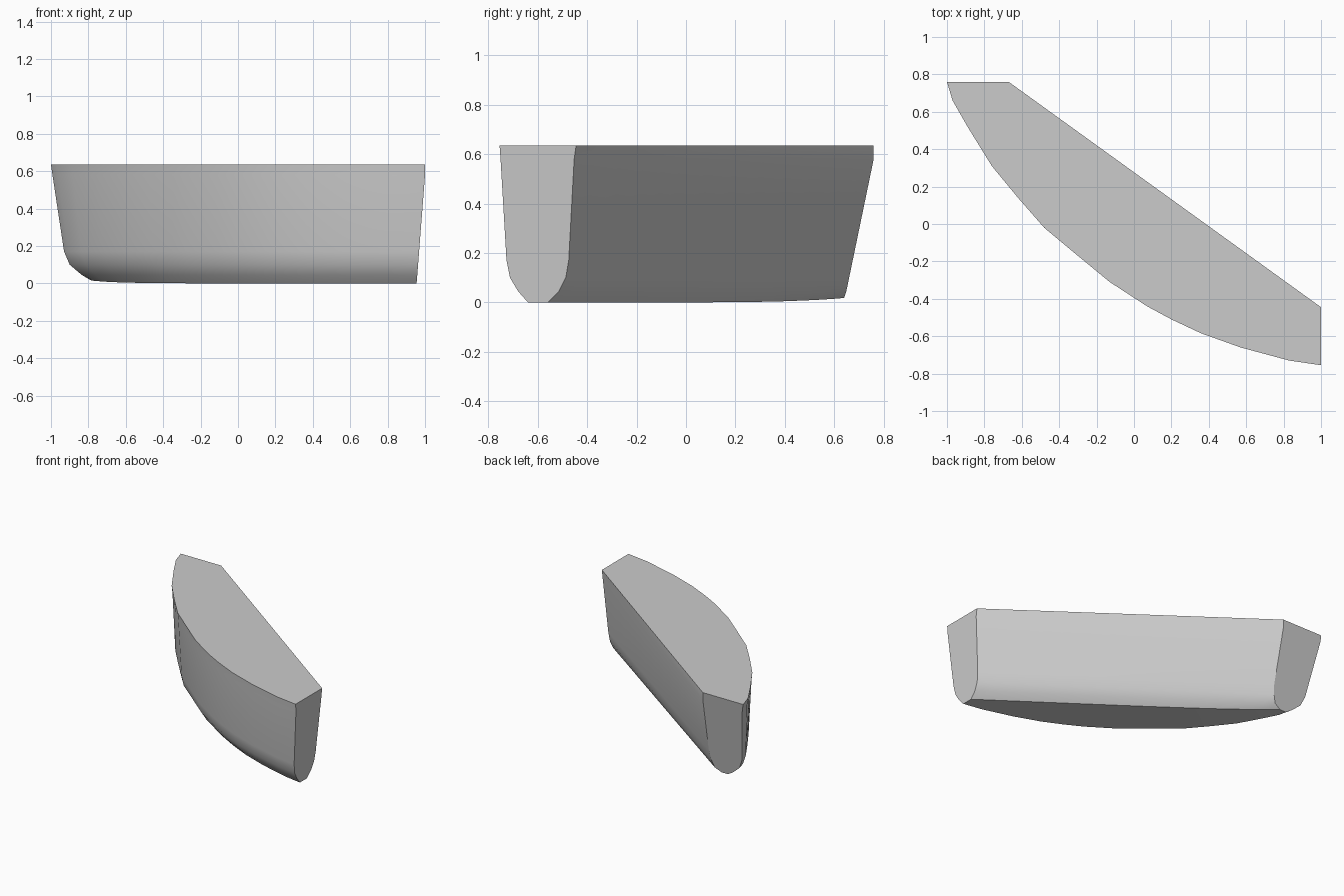
import bpy, bmesh, math
from mathutils import Vector

if "Cube" in bpy.data.objects:
    bpy.data.objects.remove(bpy.data.objects["Cube"], do_unlink=True)

TOP = 0.635

# Top rim of the curved side, from the left end to the back end
RIM = [(1, -.755), (.83, -.73), (.57, -.66), (.36, -.585), (.2, -.51), (.07, -.44),
       (-.13, -.31), (-.3, -.17), (-.48, -.02), (-.62, .14), (-.76, .31),
       (-.89, .52), (-.97, .66), (-1, .76)]

# Section levels: height, curved side inset and flat side inset at each end
LEVELS = [(TOP, 0, 0, 0, 0), (.58, .004, .008, .008, 0), (.17, .028, .03, .07, -.01),
          (.1, .042, .042, .1, 0), (.045, .075, .07, .165, .02), (0, .115, .115, .21, .07)]


def mix(a, b, t):
    return a + (b - a) * t


def end_slant(z):
    """How far each sloping end face leans inward at a height."""
    f = max(0, (0.58 - z) / 0.58)
    return Vector((-.045 * f, 0)), Vector((0, -.12 * f))


def section(x, y):
    """U-shaped cross-section hanging below one rim point."""
    rim = Vector((x, y))
    t = (1 - x + y + .755) / 3.515
    across = (Vector((mix(1, -.67, t), mix(-.445, .76, t))) - rim).normalized()
    front, back = [], []
    for z, f1, b1, f2, b2 in LEVELS:
        s1, s2 = end_slant(z)
        p = rim + across * mix(f1, f2, t ** 4) + s1 * (1 - t) ** 4 + s2 * t ** 4
        q = mix(Vector((1, -.445 - b1)) + s1, Vector((-.67 - b2, .76)) + s2, t)
        height = z + (.018 * t ** 6 if z == 0 else 0)
        front.append((p.x, p.y, height))
        back.append((q.x, q.y, height))
    return front + back[::-1]


# Hull: loft the sections, closing the top and both ends
bm = bmesh.new()
rings = [[bm.verts.new(co) for co in section(*p)] for p in RIM]
for a, b in zip(rings, rings[1:]):
    for i in range(len(a) - 1):
        bm.faces.new((a[i], a[i + 1], b[i + 1], b[i]))
bm.faces.new([r[0] for r in rings] + [r[-1] for r in reversed(rings)])
bm.faces.new(rings[0])
bm.faces.new(rings[-1])
bmesh.ops.recalc_face_normals(bm, faces=bm.faces)

mesh = bpy.data.meshes.new("curved_block")
bm.to_mesh(mesh)
bm.free()
block = bpy.data.objects.new("curved_block", mesh)
bpy.context.collection.objects.link(block)

# Plain grey finish
grey = bpy.data.materials.new("plain_grey")
grey.use_nodes = True
grey.diffuse_color = (.6, .6, .6, 1)
grey.node_tree.nodes["Principled BSDF"].inputs["Base Color"].default_value = (.6, .6, .6, 1)
mesh.materials.append(grey)

bpy.context.view_layer.objects.active = block
block.select_set(True)
bpy.ops.object.shade_smooth_by_angle(angle=math.radians(32))
